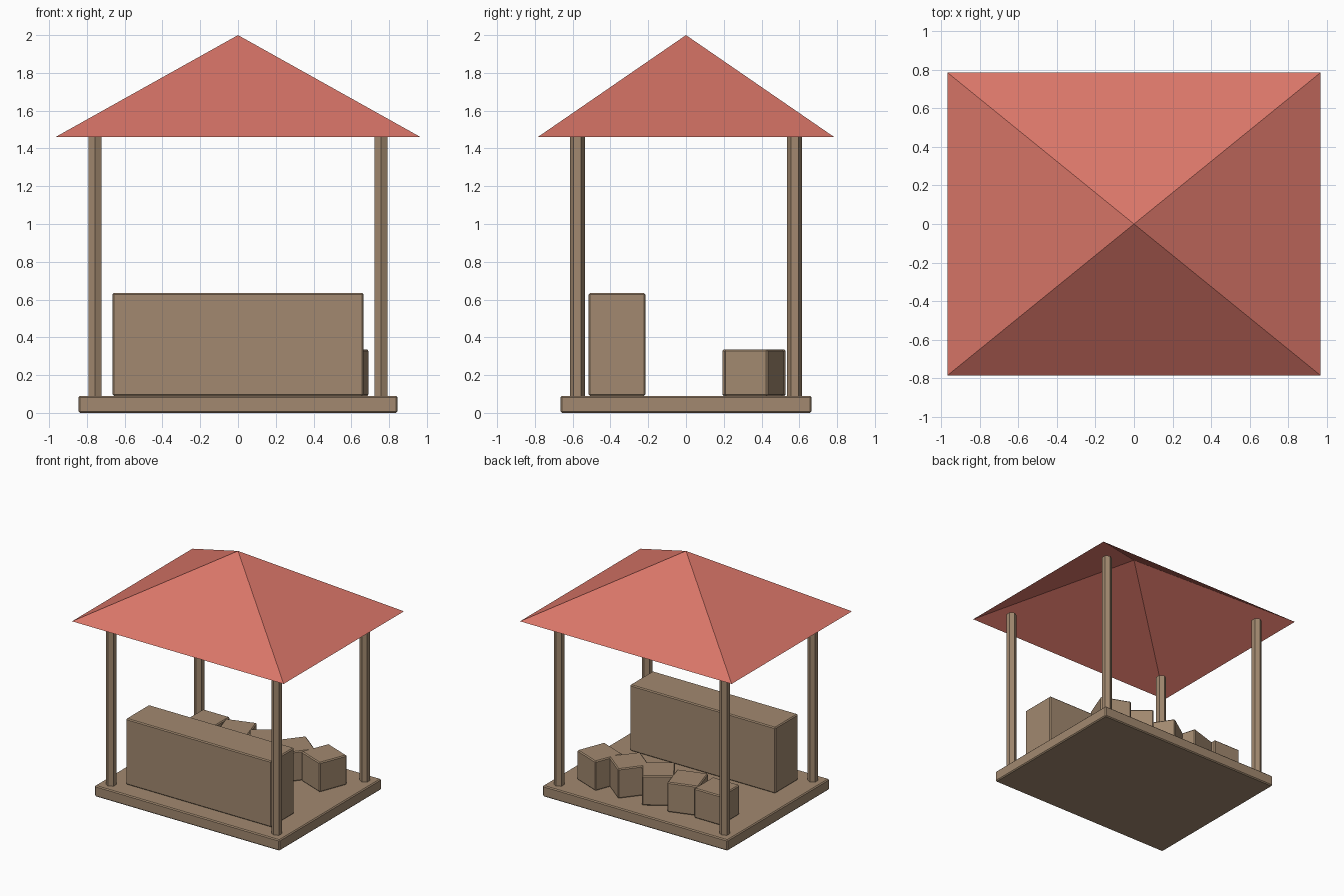
import bpy, bmesh
from mathutils import Matrix, Vector

if "Cube" in bpy.data.objects:
    bpy.data.objects.remove(bpy.data.objects["Cube"])


def material(name, color):
    m = bpy.data.materials.new(name)
    m.diffuse_color = (*color, 1)
    m.use_nodes = True
    m.node_tree.nodes["Principled BSDF"].inputs["Base Color"].default_value = m.diffuse_color
    return m


WOOD = material("wood", (0.36, 0.25, 0.16))
CANVAS = material("red_canvas", (0.70, 0.18, 0.14))


def finish(bm, name, mat, loc, turn=0.0):
    mesh = bpy.data.meshes.new(name)
    bm.to_mesh(mesh)
    bm.free()
    mesh.materials.append(mat)
    ob = bpy.data.objects.new(name, mesh)
    ob.location = loc
    ob.rotation_euler.z = turn
    bpy.context.collection.objects.link(ob)
    return ob


def box(name, size, loc, turn=0.0, bevel=0.008):
    bm = bmesh.new()
    bmesh.ops.create_cube(bm, size=1, matrix=Matrix.Diagonal((*size, 1)))
    bmesh.ops.bevel(bm, geom=bm.edges[:], offset=bevel, segments=1, affect='EDGES')
    return finish(bm, name, WOOD, loc, turn)


# Floor platform and counter
box("platform", (1.69, 1.33, 0.09), (0, 0, 0.045))
box("counter", (1.33, 0.30, 0.545), (0, -0.365, 0.3625))

# Hexagonal corner posts
POST_BOTTOM, POST_TOP = 0.09, 1.485
for x_name, sx in (("left", -1), ("right", 1)):
    for y_name, sy in (("front", -1), ("back", 1)):
        bm = bmesh.new()
        bmesh.ops.create_cone(bm, cap_ends=True, segments=6, radius1=0.04, radius2=0.04,
                              depth=POST_TOP - POST_BOTTOM)
        bmesh.ops.rotate(bm, verts=bm.verts, matrix=Matrix.Rotation(1.5707963, 3, 'Z'))
        # points of the hexagon face front and back
        if max(v.co.x for v in bm.verts) > 0.038:
            bmesh.ops.rotate(bm, verts=bm.verts, matrix=Matrix.Rotation(1.5707963, 3, 'Z'))
        finish(bm, f"{y_name}_{x_name}_post", WOOD,
               (sx * 0.757, sy * 0.575, (POST_BOTTOM + POST_TOP) / 2))

# Row of stools behind the counter, each turned a little further
for i in range(5):
    box(f"crate_{i + 1}", (0.246, 0.246, 0.245), (-0.535 + 0.2675 * i, 0.36, 0.2125), 0.3 * i)

# Open pyramid roof
bm = bmesh.new()
apex = bm.verts.new((0, 0, 0.54))
eave = [bm.verts.new((sx * 0.967, sy * 0.785, 0)) for sx, sy in ((-1, -1), (1, -1), (1, 1), (-1, 1))]
for i in range(4):
    bm.faces.new((eave[i], eave[(i + 1) % 4], apex))
finish(bm, "roof", CANVAS, (0, 0, 1.46))
